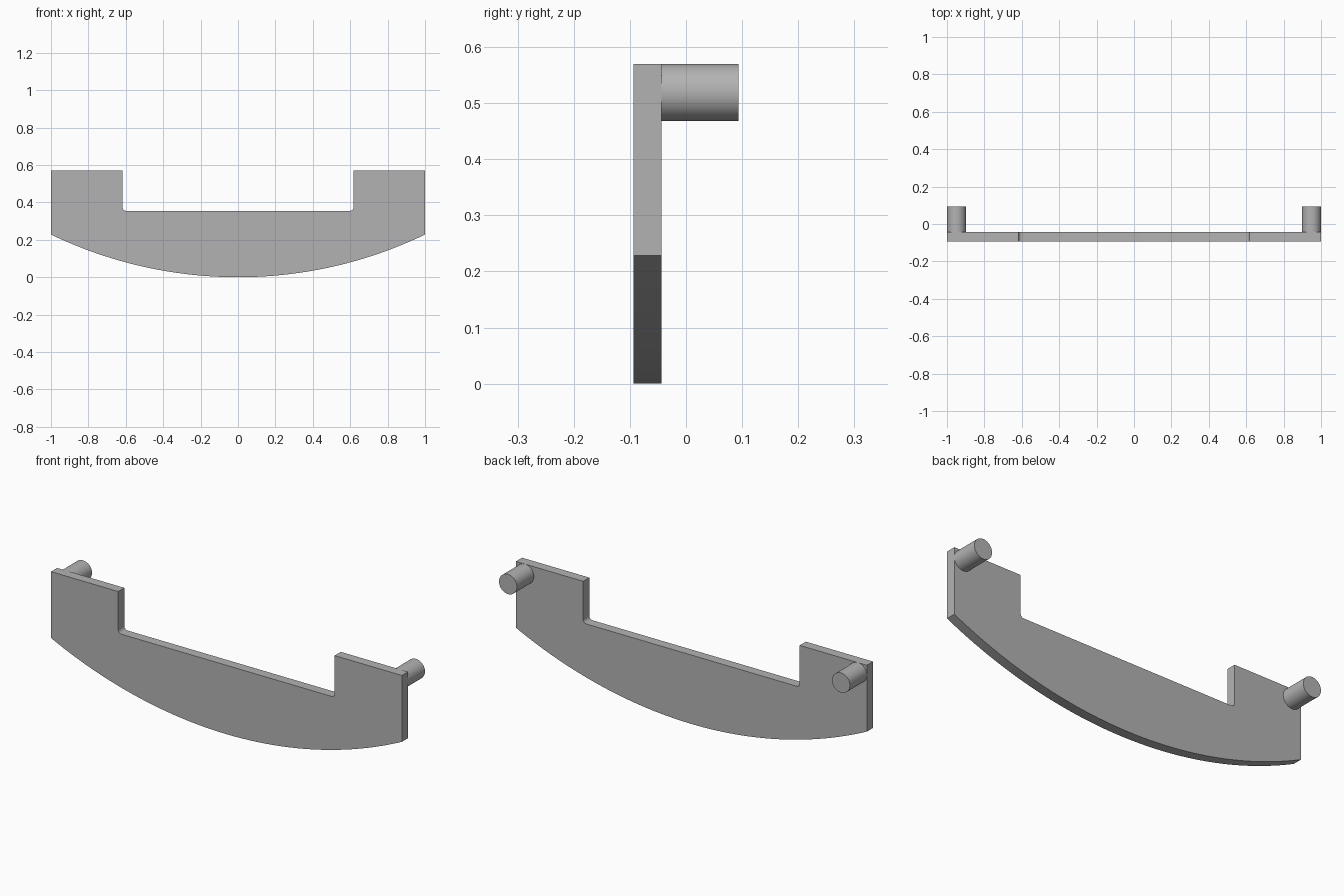
import bpy, bmesh
from math import asin, sin, cos, pi, radians
from mathutils import Matrix

cube = bpy.data.objects.get("Cube")
if cube:
    bpy.data.objects.remove(cube, do_unlink=True)

FRONT, BACK, PEG_END = -0.094, -0.044, 0.094
TOP, SIDE, NOTCH_Z, NOTCH_X = 0.57, 0.228, 0.355, 0.617
FILLET, PEG_R = 0.018, 0.051

grey = bpy.data.materials.new("plain_grey")
grey.use_nodes = True
colour = (0.45, 0.45, 0.45, 1)
grey.diffuse_color = colour
grey.node_tree.nodes["Principled BSDF"].inputs["Base Color"].default_value = colour


def finish(name, bm):
    bmesh.ops.recalc_face_normals(bm, faces=bm.faces)
    mesh = bpy.data.meshes.new(name)
    bm.to_mesh(mesh)
    bm.free()
    mesh.materials.append(grey)
    obj = bpy.data.objects.new(name, mesh)
    bpy.context.scene.collection.objects.link(obj)
    bpy.ops.object.select_all(action='DESELECT')
    obj.select_set(True)
    bpy.context.view_layer.objects.active = obj
    bpy.ops.object.shade_smooth_by_angle(angle=radians(30))


# Plate outline: bowed lower edge, then the right half of the notch, mirrored
radius = (1 + SIDE ** 2) / (2 * SIDE)
sweep = asin(1 / radius)
steps = 48
outline = []
for i in range(steps + 1):
    a = sweep * (2 * i / steps - 1)
    outline.append((radius * sin(a), radius * (1 - cos(a))))
half = [(1, TOP), (NOTCH_X, TOP)]
for i in range(7):
    a = i / 6 * pi / 2
    half.append((NOTCH_X - FILLET * (1 - cos(a)),
                 NOTCH_Z + FILLET * (1 - sin(a))))
outline += half + [(-x, z) for x, z in reversed(half)]

bm = bmesh.new()
face = bm.faces.new([bm.verts.new((x, FRONT, z)) for x, z in outline])
extruded = bmesh.ops.extrude_face_region(bm, geom=[face], use_keep_orig=True)
verts = [g for g in extruded["geom"] if isinstance(g, bmesh.types.BMVert)]
bmesh.ops.translate(bm, verts=verts, vec=(0, BACK - FRONT, 0))
finish("curved_plate", bm)

# Round pegs on the back at both upper corners
for name, side in (("left_peg", 1), ("right_peg", -1)):
    bm = bmesh.new()
    place = Matrix.Translation((side * (1 - PEG_R), (BACK + PEG_END) / 2, TOP - PEG_R))
    bmesh.ops.create_cone(bm, cap_ends=True, segments=48, radius1=PEG_R, radius2=PEG_R,
                          depth=PEG_END - BACK, matrix=place @ Matrix.Rotation(pi / 2, 4, 'X'))
    finish(name, bm)
